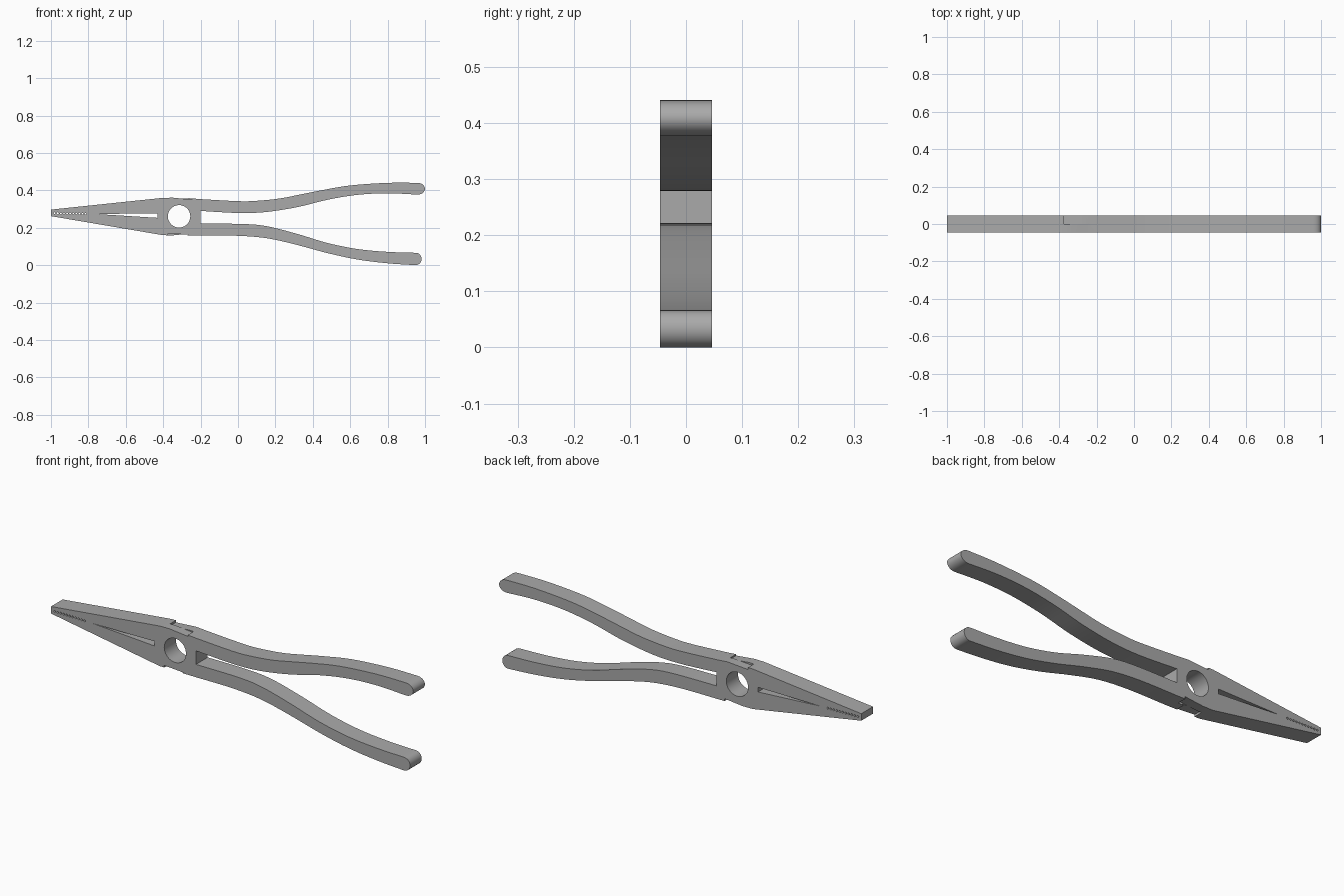
import bpy
import bmesh
import math

old = bpy.data.objects.get("Cube")
if old:
    bpy.data.objects.remove(old, do_unlink=True)

HALF = 0.046           # half of the plate thickness
AXIS = 0.52            # twice the height of the hinge axis

steel = bpy.data.materials.new("plain grey steel")
steel.use_nodes = True
steel.diffuse_color = (0.4, 0.4, 0.4, 1)
steel.node_tree.nodes["Principled BSDF"].inputs["Base Color"].default_value = (0.4, 0.4, 0.4, 1)


def smooth_path(pts, steps=5):
    """Catmull-Rom curve through the points."""
    ext = [pts[0]] + pts + [pts[-1]]
    out = []
    for a, b, c, d in zip(ext, ext[1:], ext[2:], ext[3:]):
        for i in range(steps):
            t = i / steps
            out.append(tuple(
                q + t * (r - p) / 2 + t * t * (2 * p - 5 * q + 4 * r - s) / 2
                + t ** 3 * (3 * q - p - 3 * r + s) / 2
                for p, q, r, s in zip(a, b, c, d)))
    return out + [pts[-1]]


def ring(x, z, r, n):
    return [(x + r * math.cos(k * math.tau / n), z + r * math.sin(k * math.tau / n))
            for k in range(n)]


def round_end(low, high, bulge, n=10):
    """Half-round handle end, from the low point to the high point."""
    mx, mz, h = (low[0] + high[0]) / 2, (low[1] + high[1]) / 2, (high[1] - low[1]) / 2
    return [(mx + bulge * math.cos(a), mz + h * math.sin(a))
            for a in (math.pi * (k / n - 0.5) for k in range(1, n))]


def plate(name, outlines, y0, y1):
    """Extrude closed x-z outlines (the first is solid, the rest are holes)."""
    cu = bpy.data.curves.new(name, "CURVE")
    cu.dimensions = "2D"
    cu.fill_mode = "BOTH"
    cu.extrude = (y1 - y0) / 2
    for pts in outlines:
        sp = cu.splines.new("POLY")
        sp.points.add(len(pts) - 1)
        for p, (x, z) in zip(sp.points, pts):
            p.co = (x, z, 0, 1)
        sp.use_cyclic_u = True
    ob = bpy.data.objects.new(name, cu)
    bpy.context.collection.objects.link(ob)
    ob.rotation_euler = (math.pi / 2, 0, 0)
    ob.location.y = (y0 + y1) / 2
    bpy.ops.object.select_all(action="DESELECT")
    ob.select_set(True)
    bpy.context.view_layer.objects.active = ob
    bpy.ops.object.convert(target="MESH")
    ob = bpy.context.object
    bm = bmesh.new()
    bm.from_mesh(ob.data)
    bmesh.ops.remove_doubles(bm, verts=bm.verts, dist=1e-5)
    bmesh.ops.recalc_face_normals(bm, faces=bm.faces)
    bm.to_mesh(ob.data)
    bm.free()
    ob.data.materials.clear()
    ob.data.materials.append(steel)
    return ob


# Handle edges, running from the hinge to the grip ends
upper_outer = smooth_path([(-0.2, 0.353), (0, 0.342), (0.1, 0.344), (0.22, 0.356), (0.33, 0.377),
                           (0.45, 0.401), (0.6, 0.426), (0.8, 0.44), (0.96, 0.44)])
upper_inner = smooth_path([(-0.2, 0.29), (0, 0.279), (0.15, 0.284), (0.32, 0.311), (0.48, 0.35),
                           (0.64, 0.376), (0.8, 0.384), (0.96, 0.377)])
lower_inner = smooth_path([(-0.2, 0.222), (0.03, 0.22), (0.16, 0.207), (0.32, 0.166), (0.48, 0.118),
                           (0.64, 0.086), (0.8, 0.071), (0.95, 0.066)])
lower_outer = smooth_path([(-0.2, 0.158), (0, 0.157), (0.16, 0.143), (0.32, 0.107), (0.48, 0.064),
                           (0.64, 0.03), (0.8, 0.01), (0.95, 0)])

# Whole silhouette: jaws, hinge and both handles
outline = [(-1, 0.262), (-1, 0.297), (-0.4, 0.36), (-0.3, 0.361)] + upper_outer
outline += round_end(upper_inner[-1], upper_outer[-1], 0.04)[::-1] + upper_inner[::-1]
outline += lower_inner + round_end(lower_outer[-1], lower_inner[-1], 0.032)[::-1]
outline += lower_outer[::-1] + [(-0.3, 0.159), (-0.4, 0.16)]

# Openings: pivot bore, jaw slot and the row of gripping teeth
holes = [ring(-0.315, 0.261, 0.06, 48),
         [(-0.77, 0.274), (-0.43, 0.276), (-0.43, 0.253)]]
holes += [ring(-0.98 + 0.0165 * k, 0.278 - 0.0003 * k, 0.006, 4) for k in range(11)]
pliers = plate("pliers_body", [outline] + holes, -HALF, HALF)

# Shallow lap-joint steps on the top and bottom of the hinge
front_step = [(-0.36, 0.362), (-0.245, 0.38), (-0.245, 0.35)]
back_step = [(-0.375, 0.38), (-0.375, 0.35), (-0.26, 0.358)]
for side, flip in (("top", False), ("bottom", True)):
    for label, tri, sign in (("front", front_step, -1), ("back", back_step, 1)):
        if flip:
            tri, sign = [(x, AXIS - z) for x, z in tri], -sign
        y0, y1 = sorted((0, sign * 0.06))
        cutter = plate(f"{side}_{label}_step_cutter", [tri], y0, y1)
        cutter.hide_render = True
        cutter.hide_set(True)
        mod = pliers.modifiers.new(cutter.name, "BOOLEAN")
        mod.operation = "DIFFERENCE"
        mod.solver = "EXACT"
        mod.object = cutter

# Apply the cuts and shade
bpy.ops.object.select_all(action="DESELECT")
pliers.select_set(True)
bpy.context.view_layer.objects.active = pliers
for mod in list(pliers.modifiers):
    bpy.ops.object.modifier_apply(modifier=mod.name)
bpy.ops.object.shade_smooth_by_angle(angle=math.radians(30))
